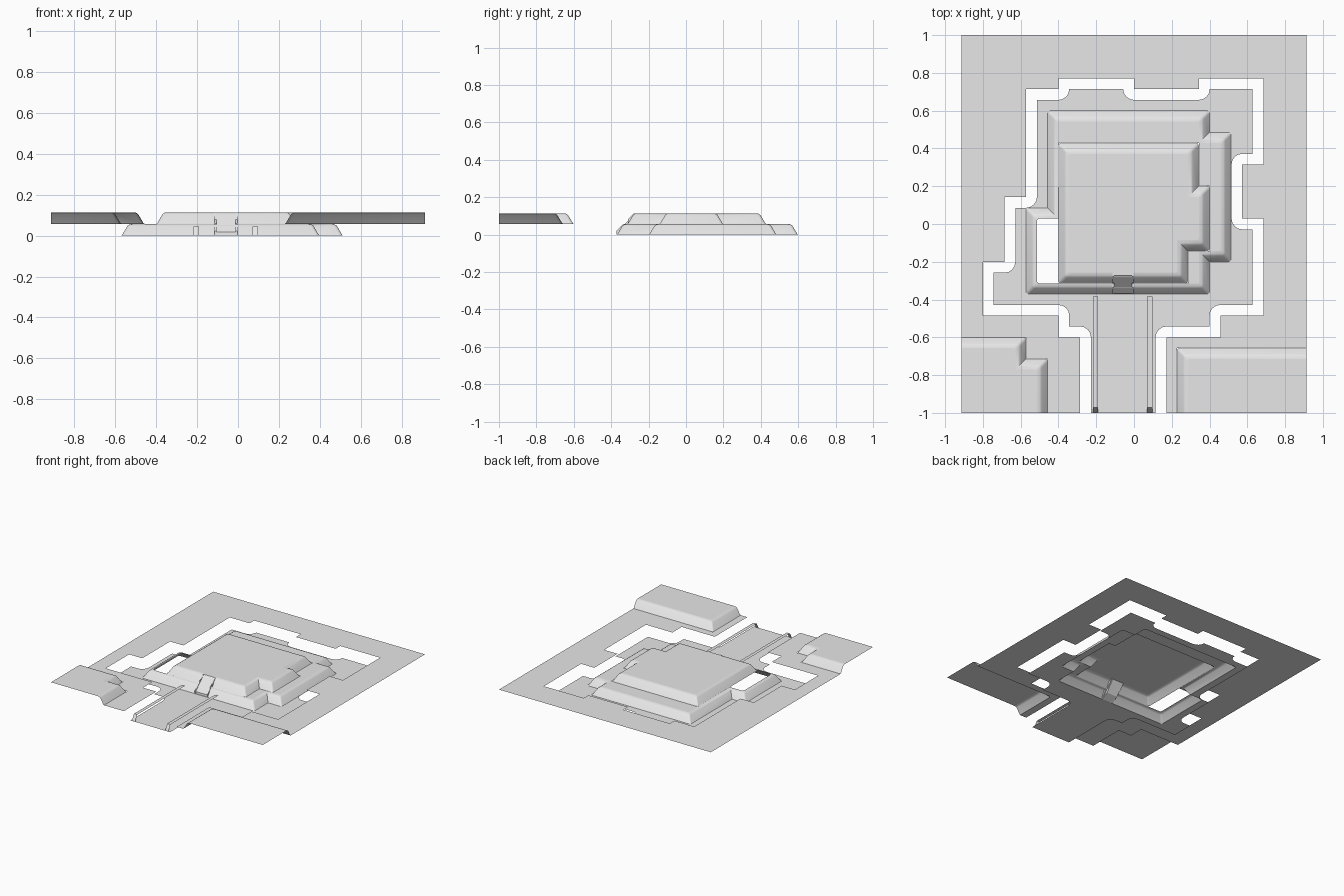
import bpy, math
from mathutils import Vector
from mathutils.geometry import tessellate_polygon

if "Cube" in bpy.data.objects:
    bpy.data.objects.remove(bpy.data.objects["Cube"])

U = 2 / 35                      # one terrain tile
SLOPE = [(0, 0), (0.1, 0.09), (0.55, 0.85), (0.73, 0.96), (1, 1)]   # bank cross-section

grey = bpy.data.materials.new("stone_grey")
grey.diffuse_color = (0.8, 0.8, 0.8, 1)
grey.use_nodes = True
grey.node_tree.nodes["Principled BSDF"].inputs["Base Color"].default_value = grey.diffuse_color


def make(name, verts, faces, angle=40):
    """Mesh from tile coordinates (x from centre, y from front edge, z up)."""
    me = bpy.data.meshes.new(name)
    me.from_pydata([(x * U, y * U - 1, z * U) for x, y, z in verts], [], faces)
    me.materials.append(grey)
    me.shade_smooth()
    me.set_sharp_from_angle(angle=math.radians(angle))
    ob = bpy.data.objects.new(name, me)
    bpy.context.collection.objects.link(ob)
    return ob


def rounded(pts, convex=0, concave=0, closed=True, steps=4):
    """Round the corners of a right-angled, counter-clockwise outline."""
    out, n = [], len(pts)
    for i, p in enumerate(pts):
        p = Vector(p)
        if not closed and i in (0, n - 1):
            out.append(p)
            continue
        a = (Vector(pts[i - 1]) - p).normalized()
        b = (Vector(pts[(i + 1) % n]) - p).normalized()
        r = convex if a.cross(b) < 0 else concave
        if r == 0:
            out.append(p)
            continue
        c = p + (a + b) * r
        for k in range(steps + 1):
            t = k / steps * math.pi / 2
            out.append(c - b * r * math.cos(t) - a * r * math.sin(t))
    return out


def inset(pts, d, closed=True):
    """Shift a right-angled outline to its left by d."""
    out, n = [], len(pts)
    for i, p in enumerate(pts):
        shift = Vector((0, 0))
        for j, k in ((i - 1, i), (i, i + 1)):
            if not closed and (j < 0 or k >= n):
                continue
            e = (Vector(pts[k % n]) - Vector(pts[j])).normalized()
            shift += Vector((-e.y, e.x)) * d
        out.append(Vector(p) + shift)
    return out


def sheet(name, outline, z, holes=()):
    """Flat ground facing up, with optional holes."""
    loops = [[Vector((p[0], p[1], 0)) for p in loop] for loop in (outline, *holes)]
    flat = [p for loop in loops for p in loop]
    faces = []
    for a, b, c in tessellate_polygon(loops):
        area = (flat[b] - flat[a]).cross(flat[c] - flat[a]).z
        if abs(area) > 1e-6:
            faces.append((a, b, c) if area > 0 else (a, c, b))
    return make(name, [(p.x, p.y, z) for p in flat], faces)


def bank(name, path, z, closed=True):
    """Sloped bank one tile high and wide; returns its top outline."""
    rings = [rounded(inset(path, d, closed), 0.25, 0, closed) for d, _ in SLOPE]
    n = len(rings[0])
    verts = [(p.x, p.y, z + h) for ring, (_, h) in zip(rings, SLOPE) for p in ring]
    faces = []
    for k in range(len(rings) - 1):
        for i in range(n if closed else n - 1):
            j = (i + 1) % n
            faces.append((k * n + i, k * n + j, k * n + n + j, k * n + n + i))
    make(name, verts, faces)
    return rings[-1]


def prism(name, x0, x1, profile):
    """Solid with a y-z profile, extruded along x."""
    n = len(profile)
    verts = [(x, y, z) for x in (x0, x1) for y, z in profile]
    faces = [(i, n + i, n + (i + 1) % n, (i + 1) % n) for i in range(n)]
    faces += [tuple(range(n)), tuple(range(2 * n - 1, n - 1, -1))]
    return make(name, verts, faces, 20)


# Outer ground at middle height
sheet("outer_ground", [
    (-8, 0), (-5, 0), (-5, 7), (-7, 7), (-7, 9), (-14, 9), (-14, 14), (-12, 14),
    (-12, 20), (-10, 20), (-10, 30), (-7, 30), (-7, 31), (0, 31), (0, 30), (6, 30),
    (6, 31), (12, 31), (12, 23), (10, 23), (10, 18), (12, 18), (12, 9), (8, 9),
    (8, 7), (3, 7), (3, 0), (4, 0), (4, 6), (16, 6), (16, 35), (-16, 35),
    (-16, 7), (-10, 7), (-10, 5), (-8, 5)], 1)

# Raised front corners
top = bank("left_corner_bank", [(-8, 0), (-8, 5), (-10, 5), (-10, 7), (-16, 7)], 1, False)
sheet("left_corner_top", top + [Vector((-16, 0))], 2)
top = bank("right_corner_bank", [(16, 6), (4, 6), (4, 0)], 1, False)
sheet("right_corner_top", top + [Vector((16, 0))], 2)

# Low island ground around the hill, with the entrance path
lower = [(-10, 11), (7, 11), (7, 14), (9, 14), (9, 26), (7, 26), (7, 28),
         (-8, 28), (-8, 19), (-10, 19)]
island = [(-4, 0), (2, 0), (2, 8), (7, 8), (7, 10), (11, 10), (11, 17), (9.04, 17),
          (9.04, 24), (11, 24), (11, 30), (7, 30), (7, 29), (-1, 29), (-1, 30),
          (-6, 30), (-6, 29), (-9, 29), (-9, 19), (-11, 19), (-11, 13), (-13, 13),
          (-13, 10), (-6, 10), (-6, 8), (-4, 8)]
sheet("island_ground", rounded(island, 0, 0.98), 0, [rounded(lower, 0.25)])

# Hill: lower tier with its ledges, the left bay stays open
bank("lower_hill_bank", lower, 0)
sheet("back_ledge", [(-7, 25), (6, 25), (6, 27), (-7, 27)], 1)
sheet("right_ledge", [(6, 25), (6, 21), (7, 21), (7, 15), (8, 15), (8, 25)], 1)
sheet("front_right_ledge", [(5, 12), (6, 12), (6, 15), (5, 15)], 1)

# Hill: upper tier
upper = [(-7, 12), (5, 12), (5, 15), (7, 15), (7, 21), (6, 21), (6, 25), (-7, 25)]
sheet("hill_top", bank("upper_hill_bank", upper, 1), 2)

# Ramp with side strings up the front of the hill
prism("ramp", -1.85, -0.2, [(11.02, 0), (11.05, 0.3), (12.75, 2.0), (13.1, 2.0), (12, 0.5)])
for side, x in (("left", -2.0), ("right", -0.2)):
    for part, y, z in (("lower", 11.02, 0), ("upper", 12.05, 1)):
        prism(f"{side}_{part}_string", x, x + 0.15,
              [(y, z), (y, z + 0.4), (y + 0.6, z + 1.0), (y + 0.95, z + 1.0), (y + 0.6, z + 0.5)])

# Path edge strips with a sloped front end
for side, x in (("left", -3.8), ("right", 1.22)):
    prof = [(0.05, 0), (0.5, 0.78), (10.8, 0.78)]
    make(f"{side}_path_strip", [(x + w, y, z) for y, z in prof for w in (0, 0.48)],
         [(0, 1, 3, 2), (2, 3, 5, 4)], 20)
